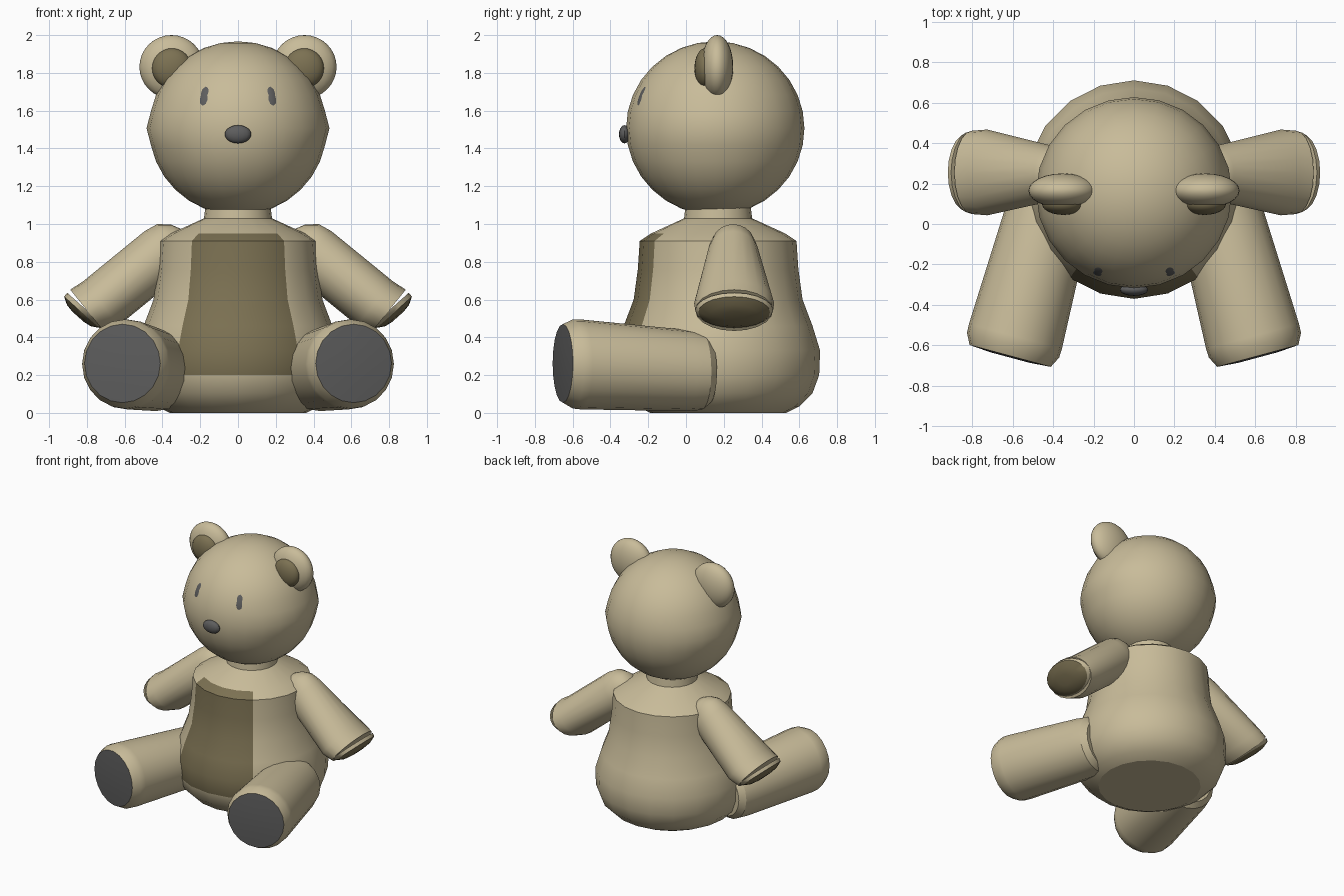
import bpy, bmesh
from math import sin, cos, pi, radians
from mathutils import Vector, Matrix

if "Cube" in bpy.data.objects:
    bpy.data.objects.remove(bpy.data.objects["Cube"])

SEG = 20


def material(name, rgb):
    m = bpy.data.materials.new(name)
    m.diffuse_color = (*rgb, 1)
    m.use_nodes = True
    m.node_tree.nodes["Principled BSDF"].inputs["Base Color"].default_value = m.diffuse_color
    return m


TAN = material("tan_plush", (0.58, 0.50, 0.32))
BROWN = material("brown_patch", (0.20, 0.165, 0.085))
DARK = material("dark_grey", (0.11, 0.11, 0.11))


def finish(bm, name, mats, mirror=False, angle=35):
    bmesh.ops.recalc_face_normals(bm, faces=bm.faces[:])
    me = bpy.data.meshes.new(name)
    bm.to_mesh(me)
    bm.free()
    for m in mats:
        me.materials.append(m)
    ob = bpy.data.objects.new(name, me)
    bpy.context.collection.objects.link(ob)
    bpy.ops.object.select_all(action='DESELECT')
    ob.select_set(True)
    bpy.context.view_layer.objects.active = ob
    bpy.ops.object.shade_smooth_by_angle(angle=radians(angle))
    if mirror:
        mod = ob.modifiers.new("mirror", 'MIRROR')
        mod.use_mirror_merge = False
    return ob


def loft(name, rings, u, v, mats, patch=lambda i, j: 0, mirror=False, angle=35):
    """Skin elliptical rings (centre, radius along u, radius along v); caps both ends."""
    bm = bmesh.new()
    loops = []
    for c, ru, rv in rings:
        loops.append([bm.verts.new(Vector(c) + u * ru * cos(2 * pi * j / SEG) + v * rv * sin(2 * pi * j / SEG))
                      for j in range(SEG)])
    for i in range(len(loops) - 1):
        for j in range(SEG):
            k = (j + 1) % SEG
            f = bm.faces.new((loops[i][j], loops[i][k], loops[i + 1][k], loops[i + 1][j]))
            f.material_index = patch(i, j)
    bm.faces.new(loops[0])
    bm.faces.new(loops[-1]).material_index = patch(len(loops) - 1, 0)
    return finish(bm, name, mats, mirror, angle)


def ellipsoid(name, centre, radii, mat, mirror=False, facing=None, bulge=1.0, seg=24, rows=16):
    bm = bmesh.new()
    bmesh.ops.create_uvsphere(bm, u_segments=seg, v_segments=rows, radius=1)
    for vert in bm.verts:
        if abs(vert.co.z) < 0.01:
            vert.co.x *= bulge
    rot = Matrix() if facing is None else Vector(facing).to_track_quat('-Y', 'Z').to_matrix().to_4x4()
    bm.transform(Matrix.Translation(centre) @ rot @ Matrix.Diagonal((*radii, 1)))
    return finish(bm, name, [mat], mirror)


X, Y, Z = Vector((1, 0, 0)), Vector((0, 1, 0)), Vector((0, 0, 1))

# Body: turned profile (radius, height) with a brown belly panel at the front
profile = [(0.36, 0.0), (0.43, 0.035), (0.50, 0.105), (0.535, 0.20), (0.54, 0.33), (0.50, 0.46),
           (0.447, 0.60), (0.425, 0.76), (0.415, 0.91), (0.355, 0.95), (0.18, 1.03), (0.172, 1.10)]
loft("body", [((0, 0.17, z), r, r) for r, z in profile], X, Y, [TAN, BROWN],
     lambda i, j: int(3 <= i <= 8 and 13 <= j <= 16), angle=25)

# Head with slightly bulging cheeks
ellipsoid("head", (0, 0.155, 1.507), (0.47, 0.472, 0.46), TAN, bulge=1.03)

# Ears
ellipsoid("ear", (0.352, 0.165, 1.832), (0.17, 0.085, 0.168), TAN, mirror=True)
ellipsoid("inner_ear", (0.35, 0.1, 1.825), (0.105, 0.055, 0.105), BROWN, mirror=True)

# Eyes and nose
ellipsoid("eye", (0.175, -0.225, 1.67), (0.042, 0.02, 0.07), DARK, True, (0.175, -0.38, 0.165), seg=16, rows=10)
ellipsoid("nose", (0, -0.325, 1.475), (0.07, 0.03, 0.048), DARK, seg=16, rows=10)

# Arms: flattened tapering tubes with brown paw ends
across = Vector((0.63, 0, 0.78))
paw = Vector((0.745, 0, 0.665))
arm = [((0.27, 0.25, 0.935), 0.05, 0.05), ((0.295, 0.25, 0.92), 0.085, 0.10), ((0.34, 0.25, 0.89), 0.115, 0.14),
       ((0.40, 0.25, 0.845), 0.135, 0.15), ((0.725, 0.255, 0.58), 0.212, 0.15)]
tip = [((0.828, 0.255, 0.533), 0.19, 0.124), ((0.842, 0.255, 0.515), 0.13, 0.085), ((0.847, 0.255, 0.509), 0.06, 0.04)]
loft("arm", arm + [((0.80, 0.255, 0.543), 0.206, 0.140)], Y, across, [TAN], mirror=True)
loft("paw", [((0.80, 0.255, 0.543), 0.206, 0.140)] + tip, Y, paw, [TAN, BROWN],
     lambda i, j: int(i >= 1), mirror=True)

# Legs: straight tubes splayed outward, chamfered at the foot, dark soles
foot = Vector((0.612, -0.652, 0.262))
axis = Vector((0.26, -0.965, 0))
side = Vector((0.965, 0.26, 0))
leg = []
for t, r in [(0.80, 0.17), (0.76, 0.205), (0.68, 0.215), (0.10, 0.238), (0.055, 0.236), (0, 0.208), (-0.008, 0.1)]:
    leg.append((foot - axis * t - Z * 0.055 * t, r, r))
loft("leg", leg, side, Z, [TAN, DARK], lambda i, j: int(i >= 5), mirror=True, angle=30)
